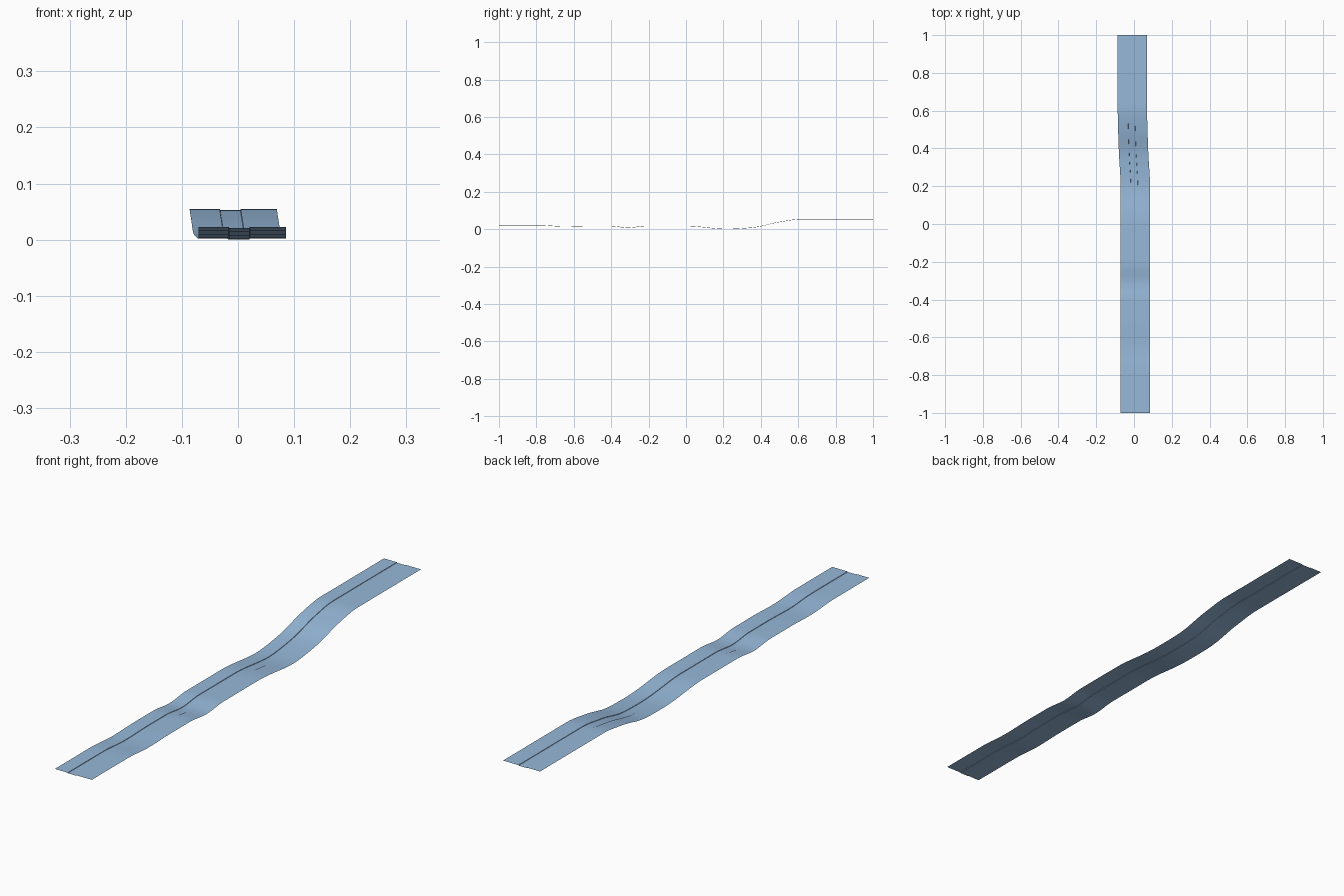
import bpy, bmesh

if "Cube" in bpy.data.objects:
    bpy.data.objects.remove(bpy.data.objects["Cube"])

def srgb(v):
    return ((v / 255 + 0.055) / 1.055) ** 2.4

blue = bpy.data.materials.new("pale blue")
blue.diffuse_color = (srgb(150), srgb(184), srgb(217), 1)
blue.use_nodes = True
blue.node_tree.nodes["Principled BSDF"].inputs["Base Color"].default_value = blue.diffuse_color

# Height profile along the strip, and sideways drift of its centre line (y, value)
HEIGHT = [(-1, .023), (-.79, .023), (-.65, .0155), (-.52, .0185), (-.41, .0185),
          (-.31, .0095), (-.21, .0185), (0, .0185), (.22, .002), (.30, .0055),
          (.37, .012), (.50, .040), (.62, .055), (1, .055)]
DRIFT = [(-1, .0075), (.18, .0075), (.40, -.003), (.62, -.0085), (1, -.0085)]

def curve(keys, y):
    # smooth interpolation with monotone tangents
    def tangent(i):
        if i == 0 or i == len(keys) - 1:
            return 0
        a, b, c = keys[i - 1], keys[i], keys[i + 1]
        s, t = (b[1] - a[1]) / (b[0] - a[0]), (c[1] - b[1]) / (c[0] - b[0])
        return 0 if s * t <= 0 else 2 * s * t / (s + t)
    for i in range(len(keys) - 1):
        (y0, v0), (y1, v1) = keys[i], keys[i + 1]
        if y <= y1:
            h = y1 - y0
            t = (y - y0) / h
            return ((2*t**3 - 3*t*t + 1) * v0 + (t**3 - 2*t*t + t) * h * tangent(i)
                    + (3*t*t - 2*t**3) * v1 + (t**3 - t*t) * h * tangent(i + 1))
    return keys[-1][1]

# Cross-section: thin sheet with a very shallow channel near the middle (x, z)
SECTION = [(-.0778, 0), (-.024, 0), (-.0232, -.0018), (.0127, -.0018),
           (.0135, 0), (.0778, 0)]

# Long wavy strip, open on its underside
bm = bmesh.new()
ROWS = 100
rows = []
for i in range(ROWS + 1):
    y = -1 + 2 * i / ROWS
    cx, cz = curve(DRIFT, y), curve(HEIGHT, y)
    rows.append([bm.verts.new((cx + x, y, cz + z)) for x, z in SECTION])
for a, b in zip(rows, rows[1:]):
    for j in range(len(SECTION) - 1):
        bm.faces.new((a[j], a[j + 1], b[j + 1], b[j]))

# Rest the lowest point on the ground
low = min(v.co.z for v in bm.verts)
for v in bm.verts:
    v.co.z -= low

mesh = bpy.data.meshes.new("wavy_strip")
bm.to_mesh(mesh)
bm.free()
mesh.materials.append(blue)
strip = bpy.data.objects.new("wavy_strip", mesh)
bpy.context.collection.objects.link(strip)
bpy.context.view_layer.objects.active = strip
strip.select_set(True)
bpy.ops.object.shade_smooth_by_angle(angle=0.52)
